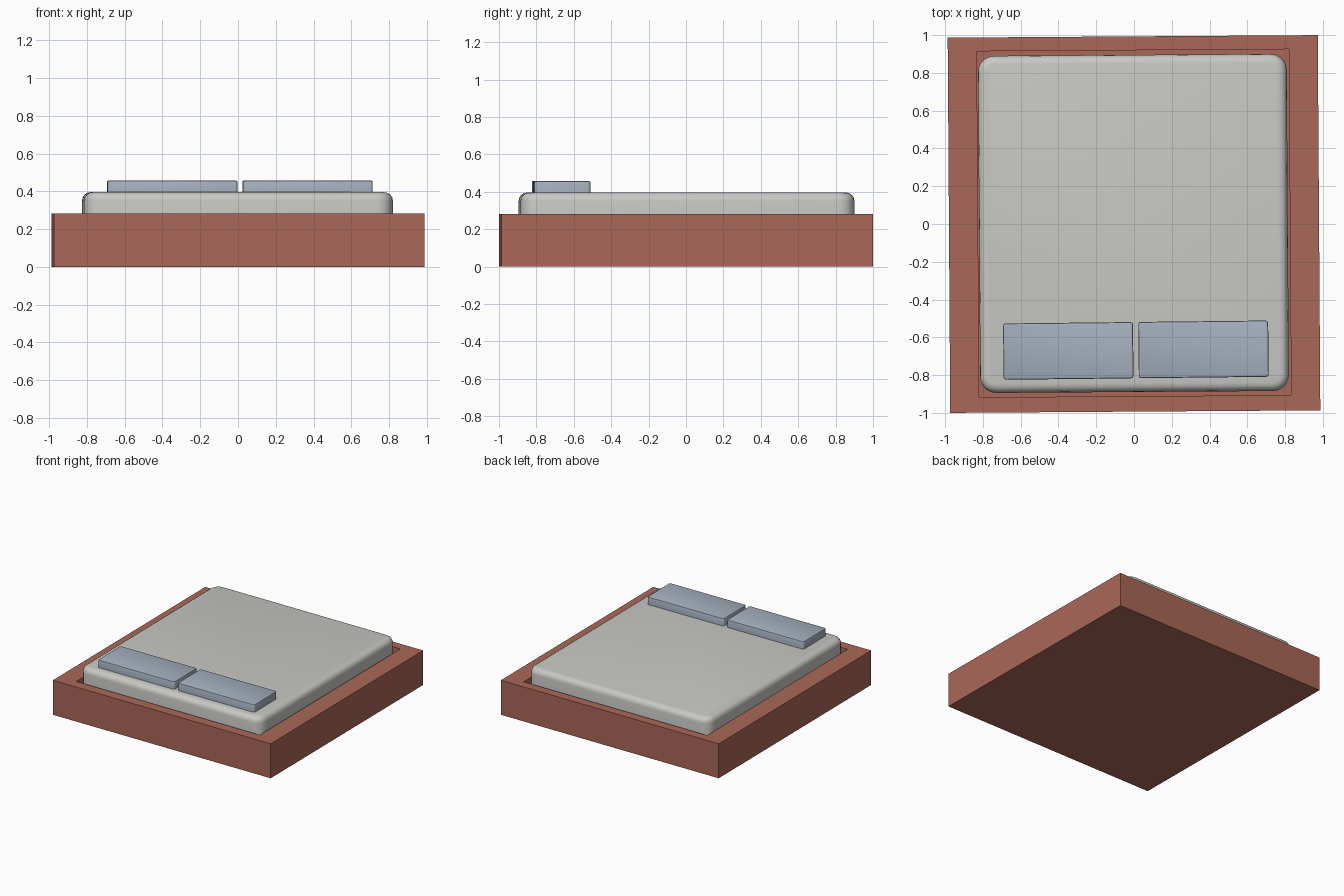
import bpy, bmesh, math
from mathutils import Matrix, Vector

if "Cube" in bpy.data.objects:
    bpy.data.objects.remove(bpy.data.objects["Cube"])

ANGLE = 0.0068  # the whole bed is turned very slightly


def material(name, rgb):
    m = bpy.data.materials.new(name)
    m.diffuse_color = (*rgb, 1)
    m.use_nodes = True
    m.node_tree.nodes["Principled BSDF"].inputs["Base Color"].default_value = m.diffuse_color
    return m


wood = material("red brown wood", (0.402, 0.138, 0.098))
cloth = material("pale grey cloth", (0.578, 0.578, 0.555))
blue = material("blue grey cloth", (0.376, 0.434, 0.515))


def finish(name, bm, mat, loc, angle=ANGLE, smooth=None):
    mesh = bpy.data.meshes.new(name)
    bm.to_mesh(mesh)
    bm.free()
    obj = bpy.data.objects.new(name, mesh)
    bpy.context.collection.objects.link(obj)
    mesh.materials.append(mat)
    obj.location = loc
    obj.rotation_euler.z = angle
    if smooth:
        bpy.context.view_layer.objects.active = obj
        obj.select_set(True)
        bpy.ops.object.shade_smooth_by_angle(angle=math.radians(smooth))
        obj.select_set(False)
    return obj


def box(sx, sy, sz):
    bm = bmesh.new()
    bmesh.ops.create_cube(bm, size=1)
    bmesh.ops.scale(bm, vec=(sx, sy, sz), verts=bm.verts)
    return bm


def rounded_box(sx, sy, sz, corner, rim, corner_segs, rim_segs):
    # round the upright corners first, then the top rim
    bm = box(sx, sy, sz)
    upright = [e for e in bm.edges if abs(e.verts[0].co.z - e.verts[1].co.z) > sz / 2]
    bmesh.ops.bevel(bm, geom=upright, offset=corner, segments=corner_segs,
                    profile=0.5, affect='EDGES')
    top = [e for e in bm.edges if all(v.co.z > sz * 0.49 for v in e.verts)]
    bmesh.ops.bevel(bm, geom=top, offset=rim, segments=rim_segs,
                    profile=0.5, affect='EDGES')
    return bm


# Frame: a solid block with a shallow tray sunk into the top
bm = box(1.96, 1.987, 0.282)
bm.faces.ensure_lookup_table()
lid = max(bm.faces, key=lambda f: f.calc_center_median().z)
inner = bmesh.ops.inset_region(bm, faces=[lid], thickness=0.1)
for v in lid.verts:
    v.co.x = math.copysign(1.652 / 2, v.co.x)
    v.co.y = math.copysign(1.832 / 2, v.co.y) + 0.004
tray = bmesh.ops.extrude_face_region(bm, geom=[lid])
moved = [g for g in tray["geom"] if isinstance(g, bmesh.types.BMVert)]
bmesh.ops.translate(bm, verts=moved, vec=(0, 0, -0.09))
if lid.is_valid:
    bmesh.ops.delete(bm, geom=[lid], context='FACES_ONLY')
bmesh.ops.recalc_face_normals(bm, faces=bm.faces)
finish("bed_frame", bm, wood, (0, 0, 0.141))

# Mattress resting in the tray
finish("mattress", rounded_box(1.635, 1.785, 0.204, 0.085, 0.045, 5, 4), cloth,
       (-0.003, 0.003, 0.294), smooth=40)

# Two flat pillows at the front end
for name, x, y in (("left_pillow", -0.348, -0.672), ("right_pillow", 0.368, -0.664)):
    finish(name, rounded_box(0.688, 0.298, 0.064, 0.014, 0.008, 3, 2), blue,
           (x, y, 0.426), angle=0.011, smooth=40)
